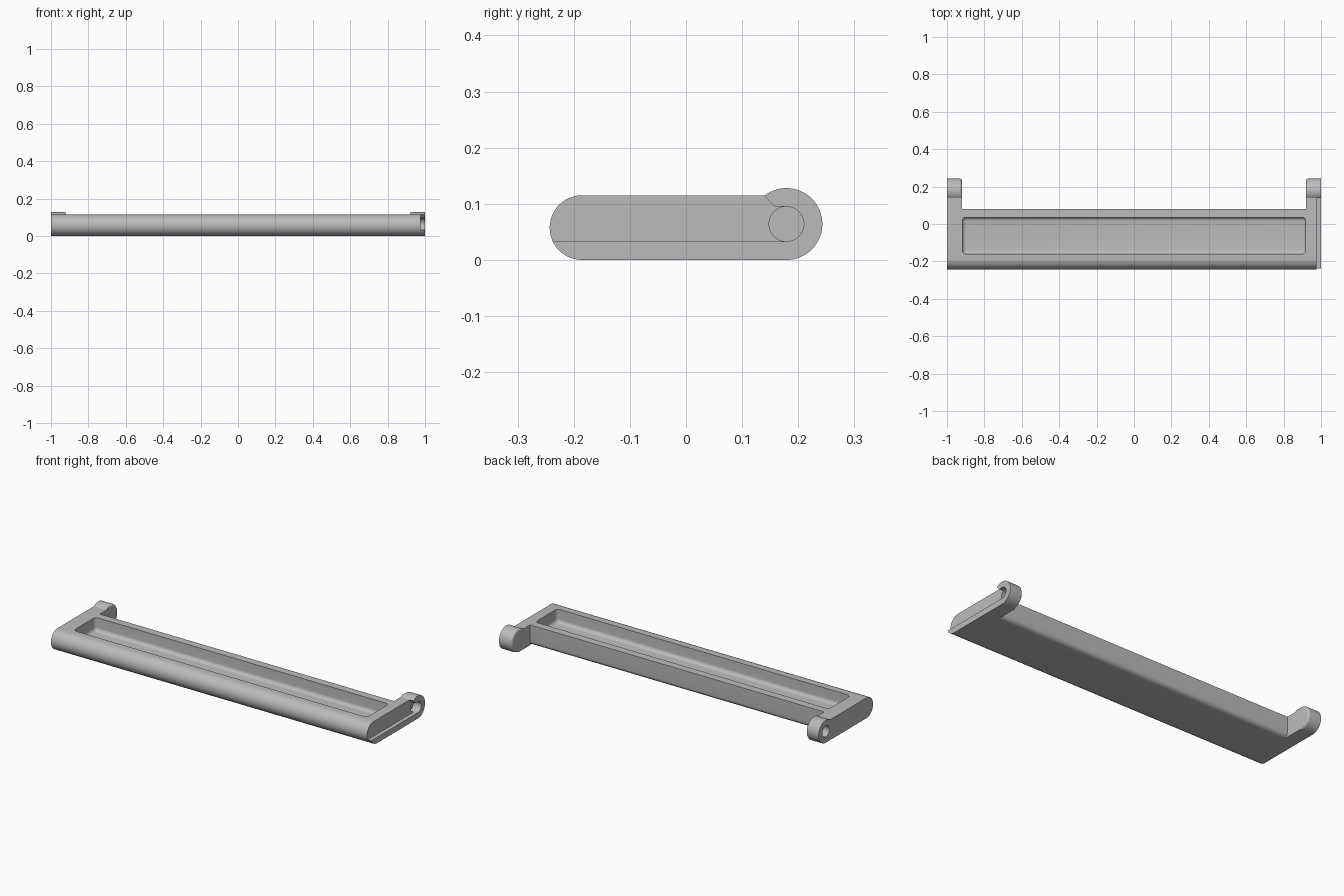
import bpy, bmesh, math
from mathutils import Vector

if "Cube" in bpy.data.objects:
    bpy.data.objects.remove(bpy.data.objects["Cube"], do_unlink=True)

HEIGHT, FRONT, BACK = 0.115, -0.243, 0.08
PIN_Y, PIN_Z, KNUCKLE_R, HOLE_R = 0.179, 0.064, 0.064, 0.031
ARM_W = 0.08

grey = bpy.data.materials.new("satin_grey")
grey.use_nodes = True
colour = (0.5, 0.5, 0.5, 1)
grey.diffuse_color = colour
grey.node_tree.nodes["Principled BSDF"].inputs["Base Color"].default_value = colour


def arc(y, z, r, start, end, steps=24):
    """Points (y, z) along a circular arc, angles in degrees."""
    angles = [math.radians(start + (end - start) * i / steps) for i in range(steps + 1)]
    return [(y + r * math.cos(a), z + r * math.sin(a)) for a in angles]


def finish(name, bm):
    bmesh.ops.recalc_face_normals(bm, faces=bm.faces)
    mesh = bpy.data.meshes.new(name)
    bm.to_mesh(mesh)
    bm.free()
    mesh.materials.append(grey)
    obj = bpy.data.objects.new(name, mesh)
    bpy.context.collection.objects.link(obj)
    return obj


def prism(name, profile, x0, x1, round_edge=None):
    """Extrude a side profile along x; optionally round selected edges."""
    bm = bmesh.new()
    face = bm.faces.new([bm.verts.new((x0, y, z)) for y, z in profile])
    out = bmesh.ops.extrude_face_region(bm, geom=[face])
    moved = [v for v in out["geom"] if isinstance(v, bmesh.types.BMVert)]
    bmesh.ops.translate(bm, verts=moved, vec=(x1 - x0, 0, 0))
    if round_edge:
        edges = [e for e in bm.edges if all(round_edge(v.co) for v in e.verts)]
        bmesh.ops.bevel(bm, geom=edges, offset=0.012, segments=5, profile=0.5,
                        affect='EDGES')
    return finish(name, bm)


def combine(target, tool, operation):
    mod = target.modifiers.new(operation.lower(), 'BOOLEAN')
    mod.operation, mod.solver, mod.object = operation, 'EXACT', tool
    bpy.ops.object.select_all(action='DESELECT')
    bpy.context.view_layer.objects.active = target
    target.select_set(True)
    bpy.ops.object.modifier_apply(modifier=mod.name)
    bpy.data.objects.remove(tool, do_unlink=True)


# Tray bar with a half-round front and softened lower back edge
r = HEIGHT / 2
bar_profile = (arc(FRONT + r, r, r, 90, 270)
               + arc(BACK - 0.025, 0.025, 0.025, -90, 0, 8) + [(BACK, HEIGHT)])
tray = prism("hinged_tray", bar_profile, -1, 1)

# Arms ending in round knuckles, inner rims rounded
meet = math.degrees(math.asin((HEIGHT - PIN_Z) / KNUCKLE_R))
arm_profile = ([(-0.05, HEIGHT), (-0.05, 0)]
               + arc(PIN_Y, PIN_Z, KNUCKLE_R, -90, 180 - meet, 40))
for side in (-1, 1):
    inner = side * (1 - ARM_W)
    arm = prism("arm", arm_profile, inner, side,
                lambda co: abs(co.x - inner) < 0.001 and co.y > PIN_Y - 0.02
                and (co.z > HEIGHT or co.y > PIN_Y + 0.005))
    combine(tray, arm, 'UNION')

# Shallow pocket with rounded corners and filleted floor
bm = bmesh.new()
bmesh.ops.create_cube(bm, size=1)
low, high = Vector((-0.918, -0.16, 0.04)), Vector((0.918, 0.036, 0.2))
for v in bm.verts:
    v.co = Vector([low[i] if v.co[i] < 0 else high[i] for i in range(3)])
edges = [e for e in bm.edges if min(v.co.z for v in e.verts) < 0.1]
bmesh.ops.bevel(bm, geom=edges, offset=0.02, segments=6, profile=0.5, affect='EDGES')
combine(tray, finish("pocket_cutter", bm), 'DIFFERENCE')

# Guide slot in one end, open to the front and top
slot_profile = ([(-0.3, PIN_Z - HOLE_R)] + arc(PIN_Y, PIN_Z, HOLE_R, -90, 90)
                + [(0.158, PIN_Z + HOLE_R), (0.12, 0.135), (-0.3, 0.135)])
combine(tray, prism("slot_cutter", slot_profile, 0.977, 1.1), 'DIFFERENCE')

# Blind pin holes in the outer face of both knuckles
for side in (-1, 1):
    circle = arc(PIN_Y, PIN_Z, HOLE_R, 0, 360, 48)[:-1]
    combine(tray, prism("hole_cutter", circle, side * 0.95, side * 1.1), 'DIFFERENCE')

bpy.ops.object.select_all(action='DESELECT')
tray.select_set(True)
bpy.context.view_layer.objects.active = tray
bpy.ops.object.shade_smooth_by_angle(angle=math.radians(32))
